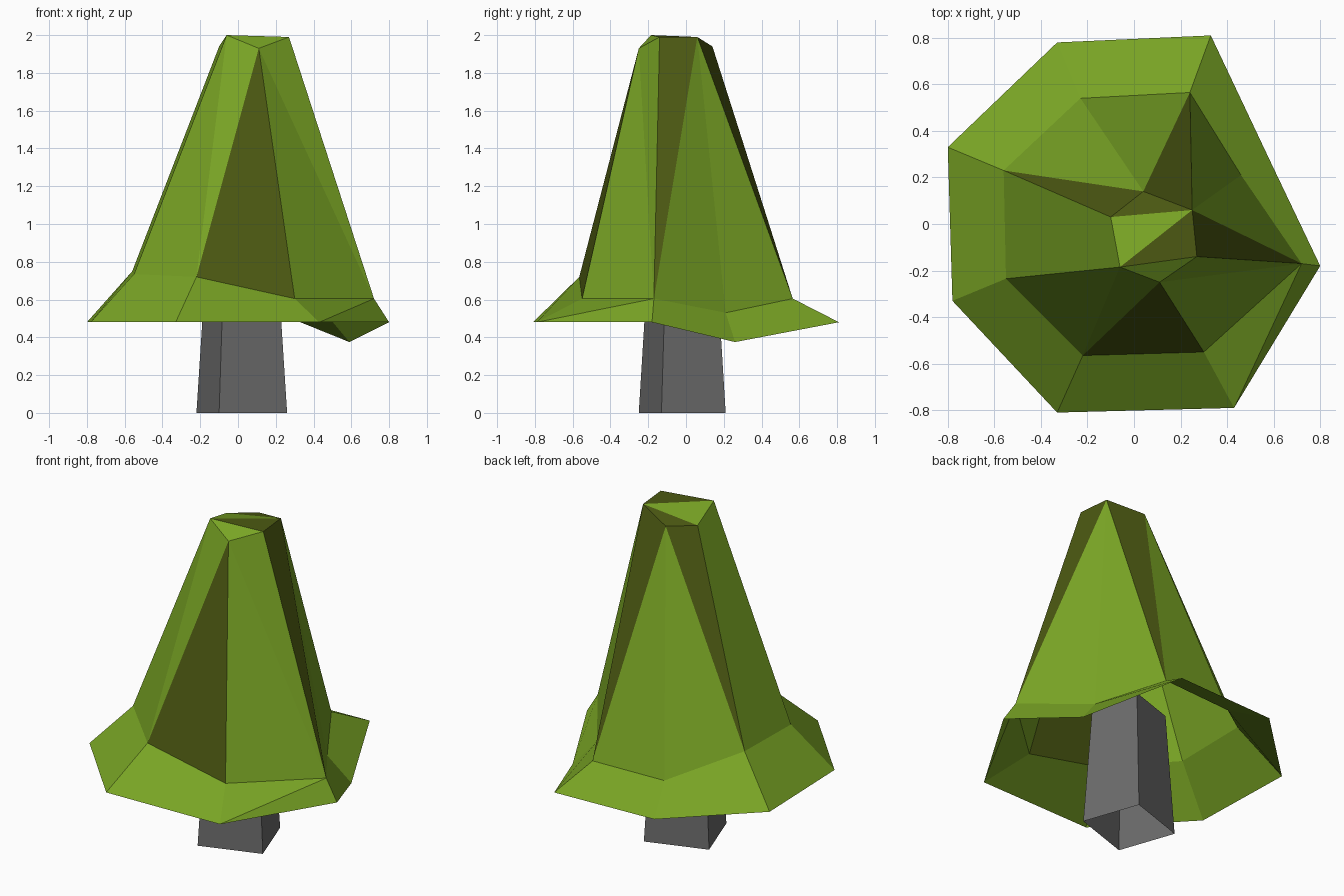
import bpy, bmesh
from mathutils import Vector

old = bpy.data.objects.get("Cube")
if old:
    bpy.data.objects.remove(old, do_unlink=True)


def make_material(name, colour):
    mat = bpy.data.materials.new(name)
    mat.use_nodes = True
    rgba = (*colour, 1)
    mat.diffuse_color = rgba
    shader = mat.node_tree.nodes["Principled BSDF"]
    shader.inputs["Base Color"].default_value = rgba
    shader.inputs["Roughness"].default_value = 0.9
    return mat


leaf_green = make_material("leaf green", (0.19, 0.37, 0.018))
olive = make_material("dark olive", (0.072, 0.1, 0.006))
grey = make_material("trunk grey", (0.15, 0.15, 0.15))


def finish(name, bm, materials):
    """Point normals away from the vertical axis and link the mesh."""
    bmesh.ops.recalc_face_normals(bm, faces=bm.faces[:])
    facing = 0
    for f in bm.faces:
        c = f.calc_center_median()
        facing += f.calc_area() * f.normal.dot(Vector((c.x, c.y, 0)))
    if facing < 0:
        bmesh.ops.reverse_faces(bm, faces=bm.faces[:])
    mesh = bpy.data.meshes.new(name)
    bm.to_mesh(mesh)
    bm.free()
    for mat in materials:
        mesh.materials.append(mat)
    obj = bpy.data.objects.new(name, mesh)
    bpy.context.collection.objects.link(obj)
    return obj


# Foliage: drooping brim ring, shoulder ring and slanted crown
brim = [(-.33, .78, .48), (.33, .81, .48), (.59, .26, .375), (.8, -.18, .48),
        (.43, -.79, .48), (-.33, -.81, .48), (-.78, -.33, .48), (-.8, .33, .48)]
shoulder = [(-.23, .54, .6), (.24, .565, .605), (.46, .21, .53), (.72, -.17, .605),
            (.3, -.55, .605), (-.22, -.565, .72), (-.55, -.235, .735), (-.56, .23, .75)]
crown = [(.04, .14, 1.94), (-.1, .03, 1.94), (-.06, -.185, 2),
         (.11, -.25, 1.93), (.27, -.14, 1.99), (.25, .06, 1.99)]

bm = bmesh.new()
v = {}
for letters, ring in (("ABCDEFGH", brim), ("abcdefgh", shoulder), ("pqrstu", crown)):
    for letter, co in zip(letters, ring):
        v[letter] = bm.verts.new(co)


def add_faces(text, index):
    for corners in text.split():
        bm.faces.new([v[c] for c in corners]).material_index = index


# Upper cone and crown facets, then the olive facets between them
add_faces("abp ahp bcu cdu des dst fgr frs hgrq qru rst", 0)
add_faces("pqh upb tud sef pqu rtu", 1)

# Flared brim
letters = "ABCDEFGH"
for i, hi in enumerate(letters):
    nxt = letters[(i + 1) % len(letters)]
    lo, lo_next = hi.lower(), nxt.lower()
    if hi == "D":
        add_faces("DEd Eed", 0)
    else:
        add_faces(hi + nxt + lo_next + lo, 0)
finish("foliage", bm, [leaf_green, olive])

# Trunk: open tapered four-sided post, turned off the axes
bm = bmesh.new()
centre = Vector((.02, -.02, 0))
corners = [Vector((-.12, -.23, 0)), Vector((.24, -.11, 0)),
           Vector((.12, .23, 0)), Vector((-.24, .11, 0))]
top_z = 0.75
low = [bm.verts.new(centre + c) for c in corners]
high = [bm.verts.new(centre + c * .8 + Vector((0, 0, top_z))) for c in corners]
for i in range(4):
    j = (i + 1) % 4
    bm.faces.new([low[i], low[j], high[j], high[i]])
finish("trunk", bm, [grey])
